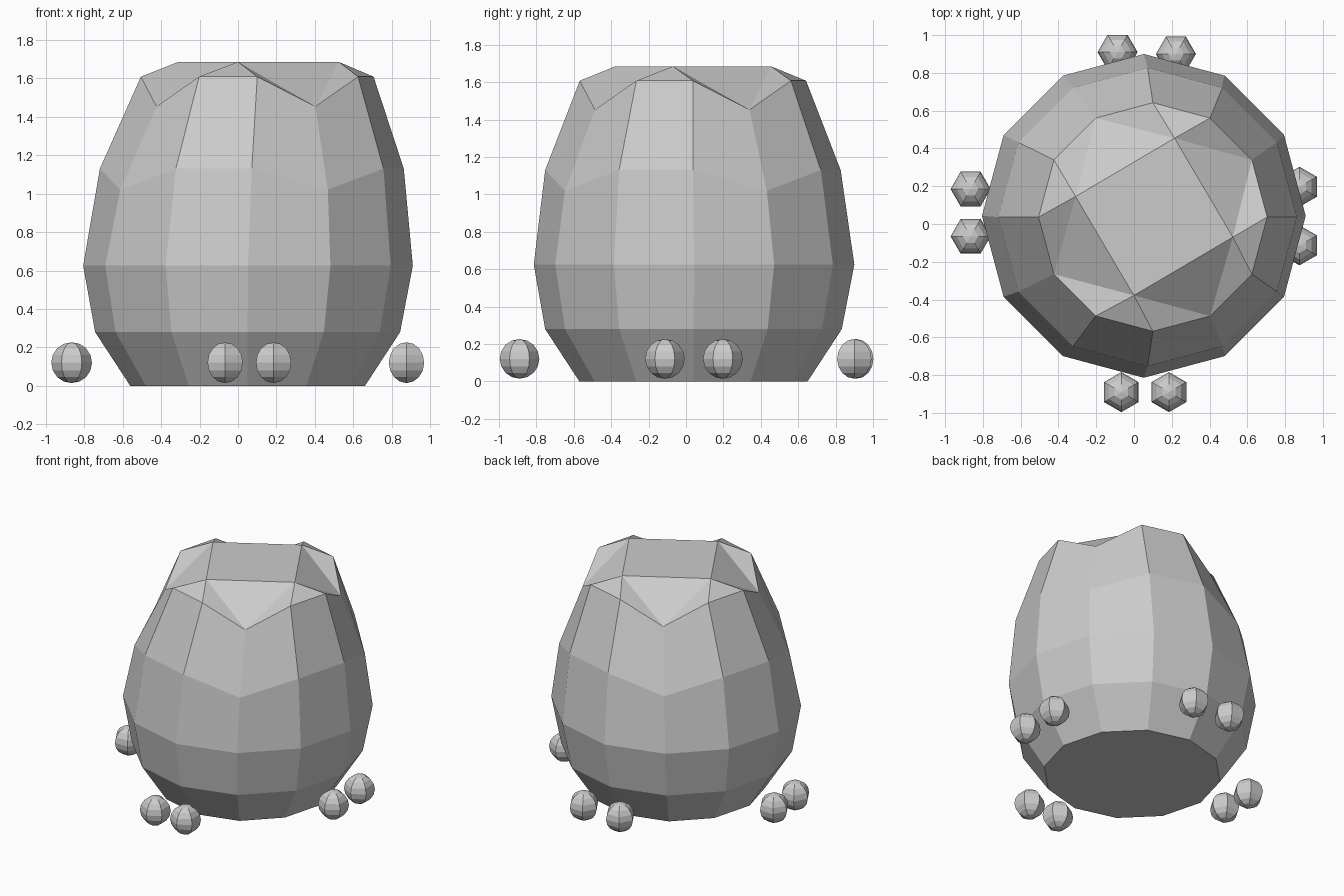
import bpy
from math import sin, cos, pi, radians

if "Cube" in bpy.data.objects:
    bpy.data.objects.remove(bpy.data.objects["Cube"])


def add_mesh(name, verts, faces):
    mesh = bpy.data.meshes.new(name)
    mesh.from_pydata(verts, [], faces)
    mesh.update()
    obj = bpy.data.objects.new(name, mesh)
    bpy.context.collection.objects.link(obj)
    return obj


def ring(cx, cy, r, z, n, start=0.0):
    return [(cx + r * cos(start + 2 * pi * i / n),
             cy + r * sin(start + 2 * pi * i / n), z) for i in range(n)]


def bridge(a, b, n):
    return [(a + i, a + (i + 1) % n, b + (i + 1) % n, b + i) for i in range(n)]


# Body: twelve-sided barrel, rings of (centre x, centre y, radius, z, dip)
N = 12
profile = [(0.05, 0.04, 0.61, 0.0, 0), (0.05, 0.04, 0.793, 0.28, 0),
           (0.052, 0.043, 0.857, 0.625, 0), (0.072, 0.037, 0.79, 1.13, 0.11),
           (0.1, 0.037, 0.605, 1.608, 0.155)]
verts, faces = [], [tuple(reversed(range(N)))]
for k, (cx, cy, r, z, dip) in enumerate(profile):
    for i, (x, y, h) in enumerate(ring(cx, cy, r, z, N)):
        # every third column sags towards the top
        verts.append((x, y, h - dip if i % 3 == 1 else h))
    if k:
        faces += bridge((k - 1) * N, k * N, N)

# Top: square face joined to the rim with folded corners
rim, top = (len(profile) - 1) * N, len(verts)
verts += ring(0.107, 0.038, 0.43, 1.685, 4, radians(-14.5))
faces.append((top, top + 1, top + 2, top + 3))
for k in range(4):
    c, c2 = top + k, top + (k + 1) % 4
    before, left, right, after = [rim + (3 * k + d) % N for d in (-2, -1, 0, 1)]
    faces += [(before, left, c), (left, right, c), (right, after, c), (c, after, c2)]
add_mesh("body", verts, faces)


# Toes: six-sided balls, a pair on each side
def ball(name, x, y, z, start, r=0.106, rings=8):
    v, f = [(x, y, z - r)], []
    for j in range(1, rings):
        t = pi * j / rings
        v += ring(x, y, r * sin(t), z - r * cos(t), 6, start)
        if j > 1:
            f += bridge(len(v) - 12, len(v) - 6, 6)
    v.append((x, y, z + r))
    last = len(v) - 1
    for i in range(6):
        f.append((0, 1 + (i + 1) % 6, 1 + i))
        f.append((last - 6 + i, last - 6 + (i + 1) % 6, last))
    add_mesh(name, v, f)


toes = {"front": [(-0.067, -0.89), (0.185, -0.89), pi / 6],
        "back": [(-0.087, 0.91), (0.222, 0.9), 0],
        "left": [(-0.865, 0.185), (-0.865, -0.065), 0],
        "right": [(0.876, 0.197), (0.876, -0.113), pi / 6]}
for side, (p, q, start) in toes.items():
    ball(side + "_toe_a", *p, 0.121, start)
    ball(side + "_toe_b", *q, 0.121, start)
